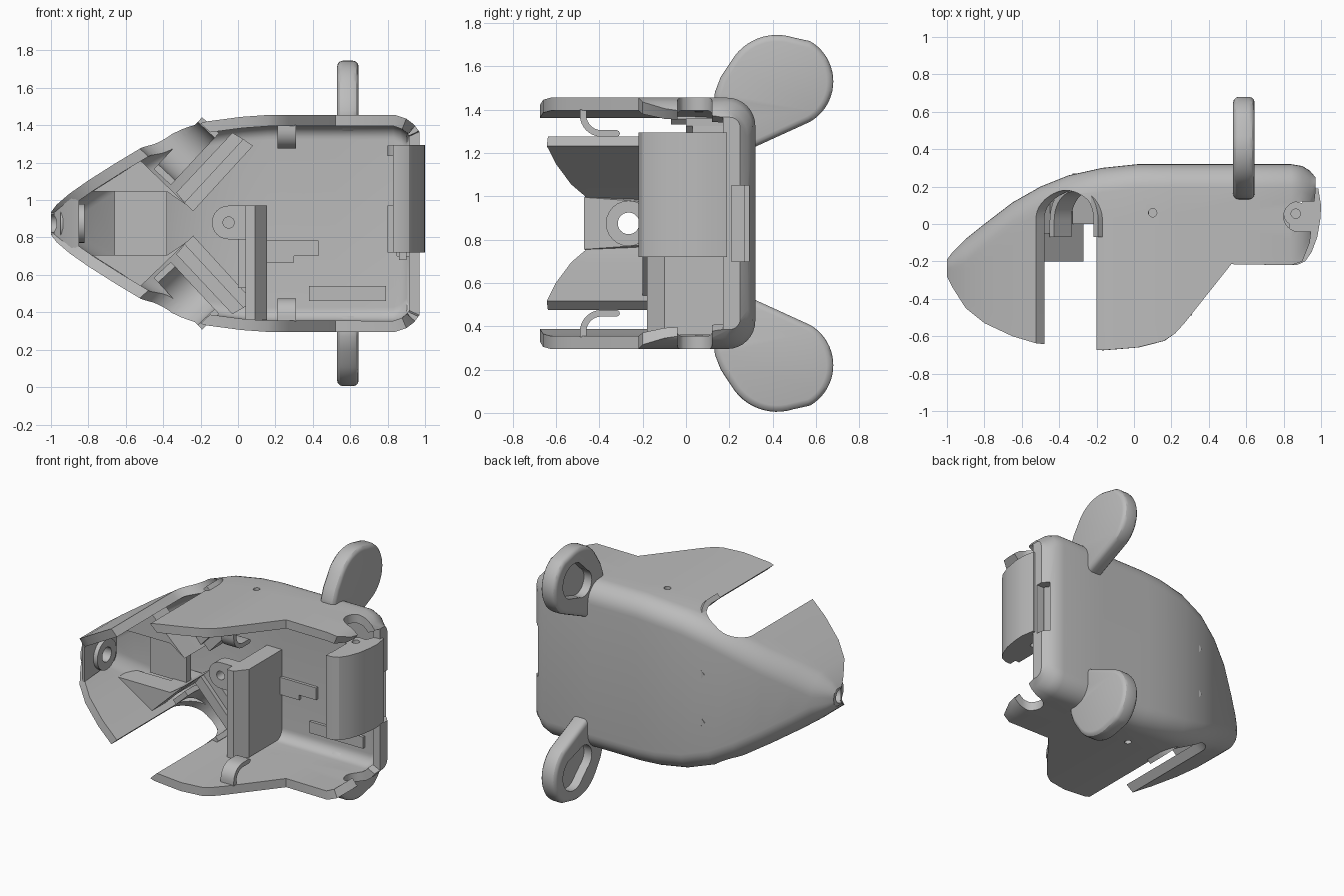
import bpy, bmesh
from math import sin, cos, pi, radians
from mathutils import Vector

cube = bpy.data.objects.get("Cube")
if cube:
    bpy.data.objects.remove(cube)

MID = 0.875                       # symmetry plane height
mat = bpy.data.materials.new("plain grey")
mat.use_nodes = True
mat.diffuse_color = (0.5, 0.5, 0.5, 1)
mat.node_tree.nodes["Principled BSDF"].inputs["Base Color"].default_value = (0.5, 0.5, 0.5, 1)

# Mappings from profile coordinates (p, q) and depth t to space
def along_x(p, q, t): return (t, p, q)
def along_y(p, q, t): return (p, t, q)
def along_z(p, q, t): return (p, q, t)
def flip(fn, side):
    def mapped(p, q, t):
        x, y, z = fn(p, q, t)
        return (x, y, z if side > 0 else 2 * MID - z)
    return mapped


def activate(ob):
    bpy.ops.object.select_all(action='DESELECT')
    ob.select_set(True)
    bpy.context.view_layer.objects.active = ob


def make(name, bm):
    me = bpy.data.meshes.new(name)
    bm.to_mesh(me)
    bm.free()
    ob = bpy.data.objects.new(name, me)
    bpy.context.collection.objects.link(ob)
    me.materials.append(mat)
    return ob


def prism(name, pts, a, b, fn):
    bm = bmesh.new()
    lo = [bm.verts.new(fn(p, q, a)) for p, q in pts]
    hi = [bm.verts.new(fn(p, q, b)) for p, q in pts]
    n = len(pts)
    bm.faces.new(lo)
    bm.faces.new(hi[::-1])
    for i in range(n):
        bm.faces.new((lo[i], hi[i], hi[(i + 1) % n], lo[(i + 1) % n]))
    bmesh.ops.recalc_face_normals(bm, faces=bm.faces)
    return make(name, bm)


def arc(cx, cy, r, a0, a1, n=12):
    return [(cx + r * cos(radians(a0 + (a1 - a0) * i / n)),
             cy + r * sin(radians(a0 + (a1 - a0) * i / n))) for i in range(n + 1)]


def rect(x0, x1, z0, z1):
    return [(x0, z0), (x1, z0), (x1, z1), (x0, z1)]


def circle(cx, cy, r):
    return arc(cx, cy, r, 0, 345, 23)


def apply(ob, mod):
    activate(ob)
    bpy.ops.object.modifier_apply(modifier=mod.name)


def cut(ob, cutter):
    m = ob.modifiers.new("cut", 'BOOLEAN')
    m.object = cutter
    m.solver = 'EXACT'
    apply(ob, m)
    bpy.data.objects.remove(cutter)


# Body shell: U-shaped sections (x, half width, back y, front y)
stations = [(-1, .06, -.19, -.28), (-.97, .10, -.15, -.34), (-.9, .16, -.08, -.45),
            (-.8, .23, 0, -.53), (-.65, .325, .115, -.60), (-.5, .415, .2, -.645),
            (-.35, .49, .26, -.67), (-.17, .545, .30, -.675), (.02, .57, .32, -.66),
            (.16, .58, .32, -.625), (.22, .58, .32, -.585), (.27, .58, .32, -.53),
            (.52, .58, .32, -.215), (.84, .58, .32, -.22), (.9, .56, .31, -.2),
            (.94, .53, .285, -.1), (.97, .49, .25, .17)]
bm = bmesh.new()
rings = []
for x, w, yb, yf in stations:
    r = min(.13, w * .8, (yb - yf) * .6)
    half = [(w, yf + (yb - r - yf) * k / 6) for k in range(6)]
    half += [(w - r + r * cos(a * pi / 16), yb - r + r * sin(a * pi / 16)) for a in range(9)]
    ring = half + [(-d, y) for d, y in half[::-1]]
    rings.append([bm.verts.new((x, y, MID + d)) for d, y in ring])
for A, B in zip(rings, rings[1:]):
    for j in range(len(A) - 1):
        bm.faces.new((A[j], B[j], B[j + 1], A[j + 1]))
bm.faces.new(rings[0])
bm.faces.new(rings[-1][::-1])
shell = make("body_shell", bm)
sol = shell.modifiers.new("wall", 'SOLIDIFY')
sol.thickness = .06
sol.offset = -1
apply(shell, sol)


def nose_cutter():
    return prism("nose_hole_cutter", circle(-.265, MID, .05), -1.2, -.7, along_x)


cut(shell, nose_cutter())
cut(shell, prism("tail_slot_cutter", rect(.21, .29, .70, 1.05), .85, 1.1, along_x))
cut(shell, prism("front_screw_cutter", circle(.1, .06, .022), -.1, 1.9, along_z))
cut(shell, prism("rear_notch_cutter", arc(.88, .04, .08, 90, 270) + [(1.1, -.04), (1.1, .12)],
                 -.1, 1.9, along_z))

# Solid nose tip and its boss ring
bm = bmesh.new()
for x, w, y0, y1 in ((-.985, .07, -.29, -.2), (-.89, .14, -.44, -.11), (-.85, .12, -.47, -.08)):
    for s in (-1, 1):
        bm.verts.new((x, y0, MID + s * w))
        bm.verts.new((x, y1, MID + s * w * .4))
        bm.verts.new((x, y1 - .06, MID + s * w * .8))
bmesh.ops.convex_hull(bm, input=bm.verts)
tip = make("nose_tip", bm)
boss = prism("nose_boss", circle(-.265, MID, .105), -.95, -.82, along_x)
for ob in (tip, boss):
    cut(ob, nose_cutter())

# Parts repeated above and below the symmetry plane
U, N, C = Vector((.68, 0, .73)), Vector((-.73, 0, .68)), Vector((-.303, 0, 1.287))
def wheel_frame(p, q, t):
    v = C + U * p + N * t
    return (v.x, q, v.z)

for side, tag in ((1, "upper"), (-1, "lower")):
    wf = flip(wheel_frame, side)
    fx, fy = flip(along_x, side), flip(along_y, side)
    # Wheel slot and its arched collar
    cut(shell, prism(tag + "_wheel_cutter", arc(0, .02, .16, 0, 180, 20) + [(-.16, -1), (.16, -1)],
                     -.12, .35, wf))
    prism(tag + "_wheel_collar", [(.19, -.07)] + arc(0, .02, .19, 0, 180, 20) + [(-.19, -.07), (-.155, -.07)]
          + arc(0, .02, .155, 180, 0, 20) + [(.155, -.07)], -.1, .025, wf)
    # Slanted motor bracket in two steps
    prism(tag + "_bracket", [(-.33, 1.04), (-.03, 1.36), (.03, 1.325), (-.285, .985)], .0, .27, fy)
    prism(tag + "_bracket_step", [(-.285, .985), (.03, 1.325), (.08, 1.29), (-.24, .94)], .03, .27, fy)
    # Nose ledge beside the trough
    prism(tag + "_nose_ledge", [(-.78, 1.045), (-.52, 1.21), (-.27, .97), (-.38, 1.045)], -.2, -.05, fy)
    prism(tag + "_ledge_root", [(-.48, 1.045), (-.45, 1.14), (-.27, .97), (-.38, 1.045)], -.06, .15, fy)
    # Curved inner hook
    prism(tag + "_hook", [(-.49, 1.4)] + arc(-.39, 1.375, .1, 180, 270, 8) + arc(-.32, 1.29, .015, -90, 90, 4)
          + arc(-.39, 1.375, .07, 270, 180, 8) + [(-.46, 1.4)], .21, .31, fx)
    # Ear with hollow front face
    outline = (arc(.465, 1.53, .215, -60, 60, 20) + arc(.42, 1.5, .245, 72, 150, 12)
               + [(.16, 1.55), (.133, 1.48), (.13, 1.41), (.2, 1.41), (.265, 1.35), (.29, 1.215)])
    ear = prism(tag + "_ear", outline, .53, .645, fx)
    bev = ear.modifiers.new("round", 'BEVEL')
    bev.width, bev.segments, bev.angle_limit = .03, 3, radians(60)
    apply(ear, bev)
    cut(ear, prism(tag + "_ear_cutter", arc(.47, 1.54, .12, -60, 120, 14) + arc(.365, 1.48, .09, 120, 300, 14),
                   .4, .59, fx))

# Trough floor in the nose
prism("nose_trough", rect(-.66, -.38, .70, 1.05), -.02, .03, along_y)

# Central post with chamfered corner and pivot plate
prism("centre_post", [(.04, .28), (.04, -.18), (.09, -.18), (.155, -.1), (.155, .28)],
      .36, .97, along_z)
plate = prism("pivot_plate", arc(-.05, .88, .09, 90, 270) + [(.05, .79), (.05, .97)], -.12, -.04, along_y)
cut(plate, prism("pivot_hole_cutter", circle(-.05, .88, .03), -.3, .3, along_y))
prism("pivot_arm", rect(.0, .045, .53, .80), -.08, .27, along_y)

# Small fittings on the inner back wall
prism("latch_bar", rect(.15, .30, .665, .70), .24, .28, along_y)
prism("latch_head", rect(.15, .43, .70, .785), .24, .28, along_y)
prism("battery_rail", rect(.38, .79, .46, .54), .24, .28, along_y)
prism("slot_backing", rect(.19, .27, .68, 1.07), .86, .9, along_x)

# Curved tail cover with end plates and blind screw holes
outer = [(.83, -.22), (.87, -.22), (.915, -.2), (.95, -.15), (.98, -.07), (.997, .03), (1, .1), (.985, .19)]
inner = [(.93, .19), (.94, .1), (.937, .03), (.925, -.04), (.9, -.1), (.87, -.155), (.83, -.165)]
prism("tail_cover", outer + inner, .72, 1.295, along_z)
for z, hole, nm in ((.72, -.1, "lower"), (1.235, .03, "upper")):
    end = prism(nm + "_tail_lug", outer + [(.93, .19)] + arc(.865, .055, .065, 60, 240, 10), z, z + .058, along_z)
    cut(end, prism(nm + "_lug_cutter", circle(.865, .055, .025), z + hole, z + hole + .13, along_z))
prism("tail_catch", rect(.80, .84, .72, .97), -.17, .1, along_y)

# Smooth shading with crisp edges on every part
for ob in bpy.data.objects:
    if ob.type == 'MESH' and mat.name in ob.data.materials:
        activate(ob)
        bpy.ops.object.shade_smooth_by_angle(angle=radians(30))
